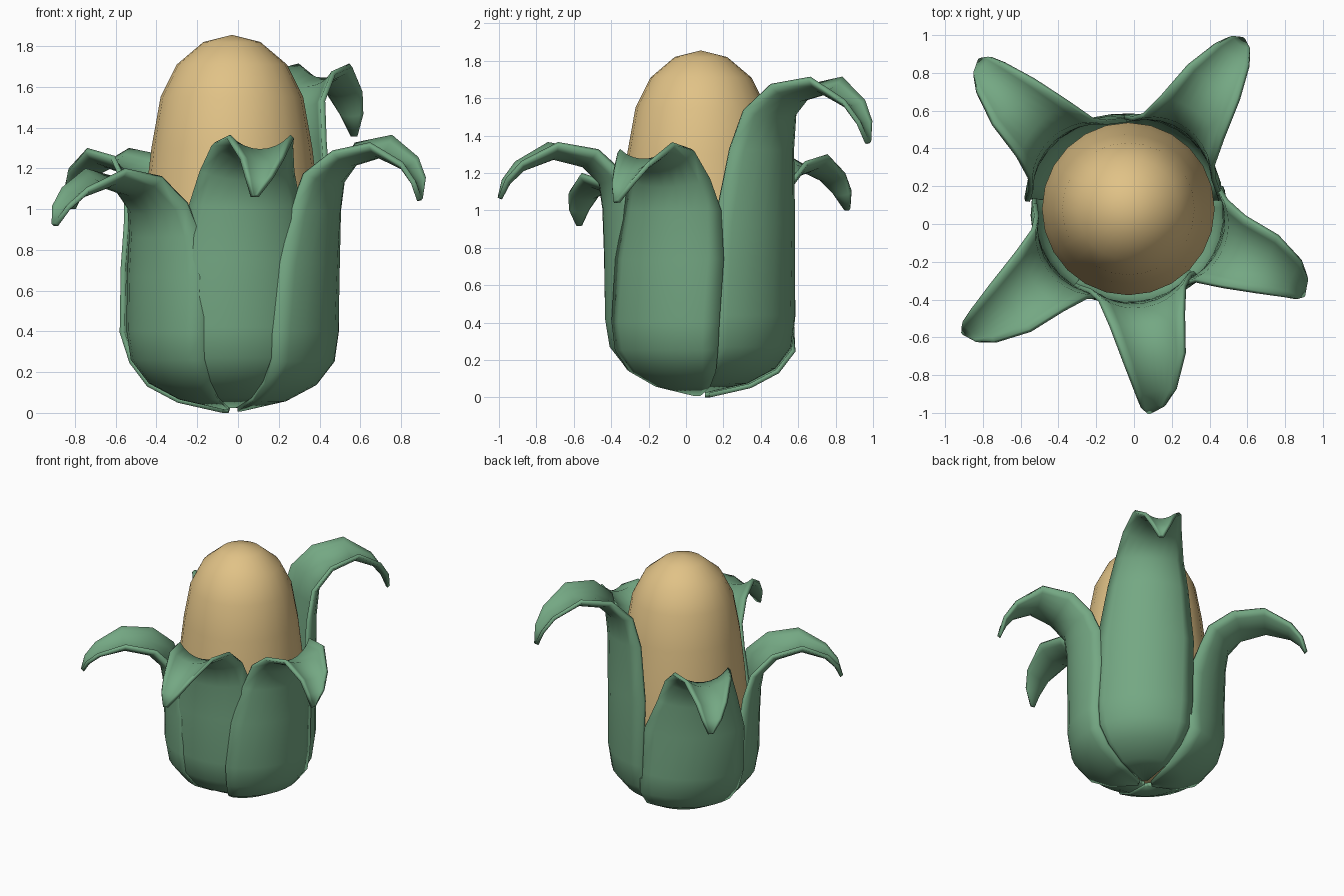
import bpy, math
from mathutils import Vector

if "Cube" in bpy.data.objects:
    bpy.data.objects.remove(bpy.data.objects["Cube"])

CX, CY = -0.03, 0.08   # axis of the cob


def material(name, col):
    m = bpy.data.materials.new(name)
    m.diffuse_color = (*col, 1)
    m.use_nodes = True
    m.node_tree.nodes["Principled BSDF"].inputs["Base Color"].default_value = m.diffuse_color
    return m


GREEN = material("husk green", (0.175, 0.39, 0.228))
TAN = material("kernel tan", (0.75, 0.54, 0.24))


def make(name, verts, faces, mat, angle):
    me = bpy.data.meshes.new(name)
    me.from_pydata(verts, [], faces)
    me.materials.append(mat)
    ob = bpy.data.objects.new(name, me)
    bpy.context.collection.objects.link(ob)
    bpy.ops.object.select_all(action='DESELECT')
    ob.select_set(True)
    bpy.context.view_layer.objects.active = ob
    bpy.ops.object.shade_smooth_by_angle(angle=math.radians(angle))
    return ob


# Cob: lathed profile
profile = [(0.2, 0.12), (0.38, 0.22), (0.45, 0.42), (0.457, 0.7), (0.43, 1.0),
           (0.395, 1.3), (0.35, 1.55), (0.27, 1.71), (0.14, 1.82)]
N = 24
verts = [(CX + r * math.cos(2 * math.pi * k / N), CY + r * math.sin(2 * math.pi * k / N), z)
         for r, z in profile for k in range(N)]
faces = [(i * N + k, i * N + (k + 1) % N, (i + 1) * N + (k + 1) % N, (i + 1) * N + k)
         for i in range(len(profile) - 1) for k in range(N)]
bot, top = len(verts), len(verts) + 1
verts += [(CX, CY, 0.06), (CX, CY, 1.855)]
last = (len(profile) - 1) * N
for k in range(N):
    faces.append((bot, (k + 1) % N, k))
    faces.append((last + k, last + (k + 1) % N, top))
make("cob", verts, faces, TAN, 40)

# Leaf rows: distance from axis, height, half width, curl radius, share of height change
ROWS = [(0.03, 0.025, 0.02, 0.03, 0), (0.25, 0.075, 0.18, 0.25, 0), (0.40, 0.155, 0.285, 0.40, 0),
        (0.49, 0.27, 0.34, 0.48, 0), (0.515, 0.42, 0.36, 0.48, 0.05), (0.52, 0.75, 0.355, 0.45, 0.5),
        (0.53, 1.00, 0.315, 0.37, 0.9), (0.55, 1.13, 0.265, 0.32, 1), (0.64, 1.22, 0.23, 0.27, 1),
        (0.80, 1.26, 0.19, 0.22, 1), (0.96, 1.20, 0.12, 0.17, 0.95), (1.03, 1.13, 0.075, 0.12, 0.9),
        (1.07, 1.05, 0.02, 0.08, 0.85)]
COLS = 8


def heading(angles, i):
    # angles hold at rows 0-4, then 6, 9 and the last row
    keys = [4, 6, 9, 12]
    for k in range(3):
        if i <= keys[k + 1]:
            t = max(0, (i - keys[k]) / (keys[k + 1] - keys[k]))
            return math.radians(angles[k] + (angles[k + 1] - angles[k]) * t)


def leaf(name, angles, dz, out, reach, wide=1, low_roll=0, roll=0):
    pts = []
    for i, (rho, z, w, curl, share) in enumerate(ROWS):
        a = heading(angles, i)
        radial = Vector((math.cos(a), math.sin(a), 0))
        side = Vector((-math.sin(a), math.cos(a), 0))
        if rho > 0.55:
            rho = 0.55 + (rho - 0.55) * reach
        if i < 6:
            w *= wide
        # curl inward on the cup, upward where the leaf folds over
        normal = -radial
        if i > 4:
            p, q = ROWS[i - 1], ROWS[min(i + 1, len(ROWS) - 1)]
            dr, dh = q[0] - p[0], q[1] - p[1] + dz * (q[4] - p[4])
            normal = (radial * -dh + Vector((0, 0, dr))).normalized()
        r = math.radians(roll if i > 7 else low_roll if i > 3 else 0)
        c, s = math.cos(r), math.sin(r)
        side, normal = side * c + normal * s, normal * c - side * s
        centre = Vector((CX, CY, z + dz * share - out)) + radial * (rho + out)
        for j in range(COLS + 1):
            b = (2 * j / COLS - 1) * w / curl
            pts.append(centre + side * curl * math.sin(b) + normal * curl * (1 - math.cos(b)))
    C = COLS + 1
    quads = [(i * C + j, i * C + j + 1, (i + 1) * C + j + 1, (i + 1) * C + j)
             for i in range(len(ROWS) - 1) for j in range(COLS)]
    ob = make(name, pts, quads, GREEN, 50)
    s = ob.modifiers.new("thickness", 'SOLIDIFY')
    s.thickness = 0.025
    s.offset = -1


# Five husk leaves around the cob
leaf("husk_leaf_front", (-85, -81, -80, -84), 0.01, 0.0, 1.0)
leaf("husk_leaf_right", (-28, -21, -21, -26), 0.01, 0.018, 0.87, 1, 0, 7)
leaf("husk_leaf_back_right", (48, 53, 56, 56), 0.36, 0.0, 1.0, 1.06)
leaf("husk_leaf_back_left", (132, 137, 137, 135), -0.03, 0.025, 1.01, 1.12, -5)
leaf("husk_leaf_left", (214, 218, 220, 217), -0.145, 0.01, 1.0, 1.02)
